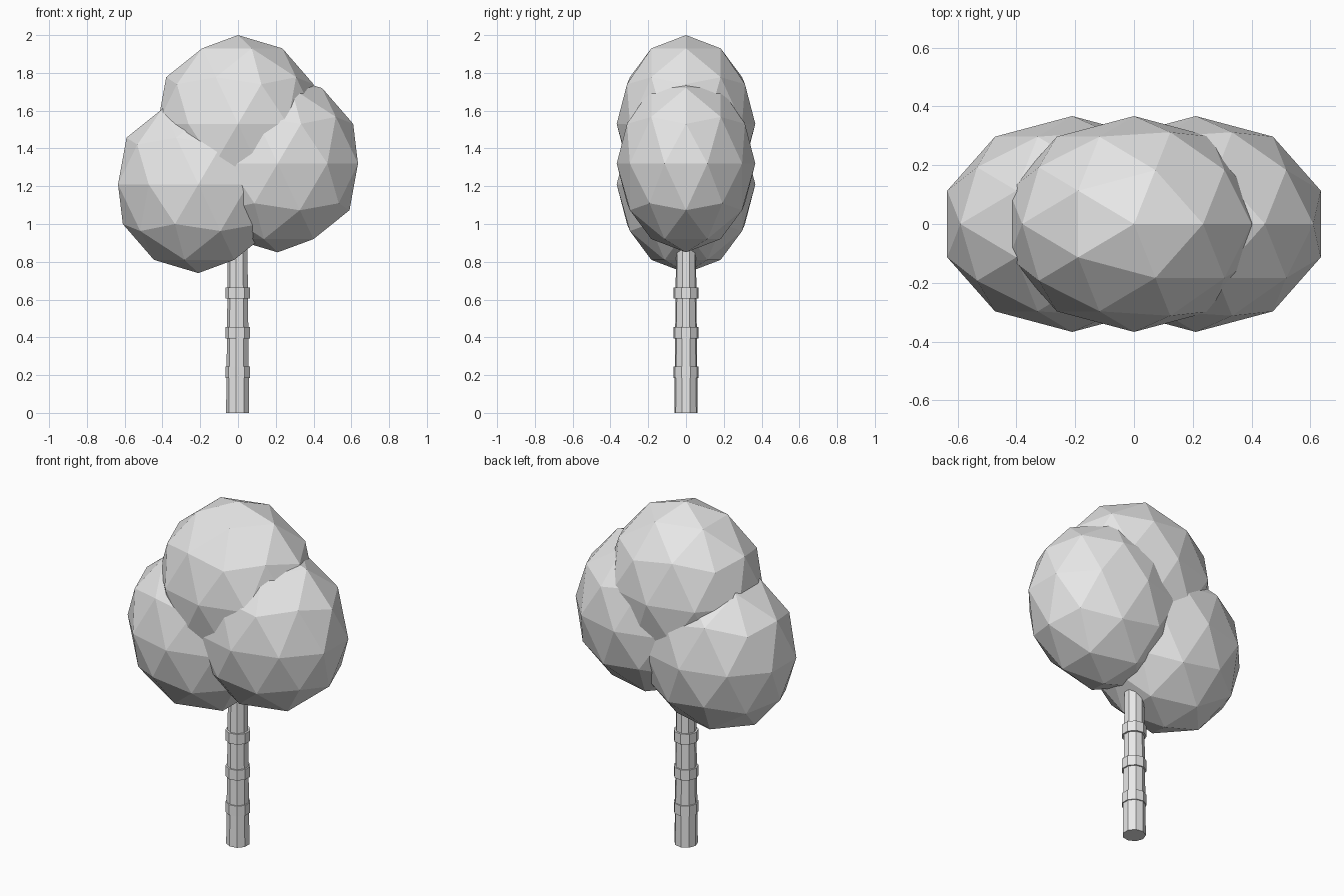
import bpy
import math

# Remove the default cube
cube = bpy.data.objects.get("Cube")
if cube:
    bpy.data.objects.remove(cube, do_unlink=True)

# Single flat colour
grey = bpy.data.materials.new("light_grey")
grey.use_nodes = True
colour = (0.8, 0.8, 0.8, 1)
grey.diffuse_color = colour
grey.node_tree.nodes["Principled BSDF"].inputs["Base Color"].default_value = colour


def finish(name):
    obj = bpy.context.object
    obj.name = name
    obj.data.materials.append(grey)
    return obj


def trunk_piece(name, low, high, r_low, r_high):
    """Nine-sided upright piece with a corner pointing to -x."""
    bpy.ops.mesh.primitive_cone_add(
        vertices=9, radius1=r_low, radius2=r_high, depth=high - low,
        location=(0, 0, (low + high) / 2), rotation=(0, 0, math.pi / 2))
    return finish(name)


# Foliage: three faceted ellipsoids
crowns = {
    "foliage_top": (0, 0, 1.53),
    "foliage_right": (-0.21, 0, 1.21),
    "foliage_left": (0.21, 0, 1.32),
}
for name, place in crowns.items():
    bpy.ops.mesh.primitive_ico_sphere_add(subdivisions=2, radius=1, location=place)
    finish(name).scale = (0.447, 0.367, 0.47)

# Trunk with three raised bark bands
trunk_piece("trunk", 0, 1.0, 0.063, 0.052)
for i in range(3):
    mid = 0.215 + 0.21 * i
    trunk_piece(f"bark_band_{i + 1}", mid - 0.03, mid + 0.03, 0.067, 0.067)
